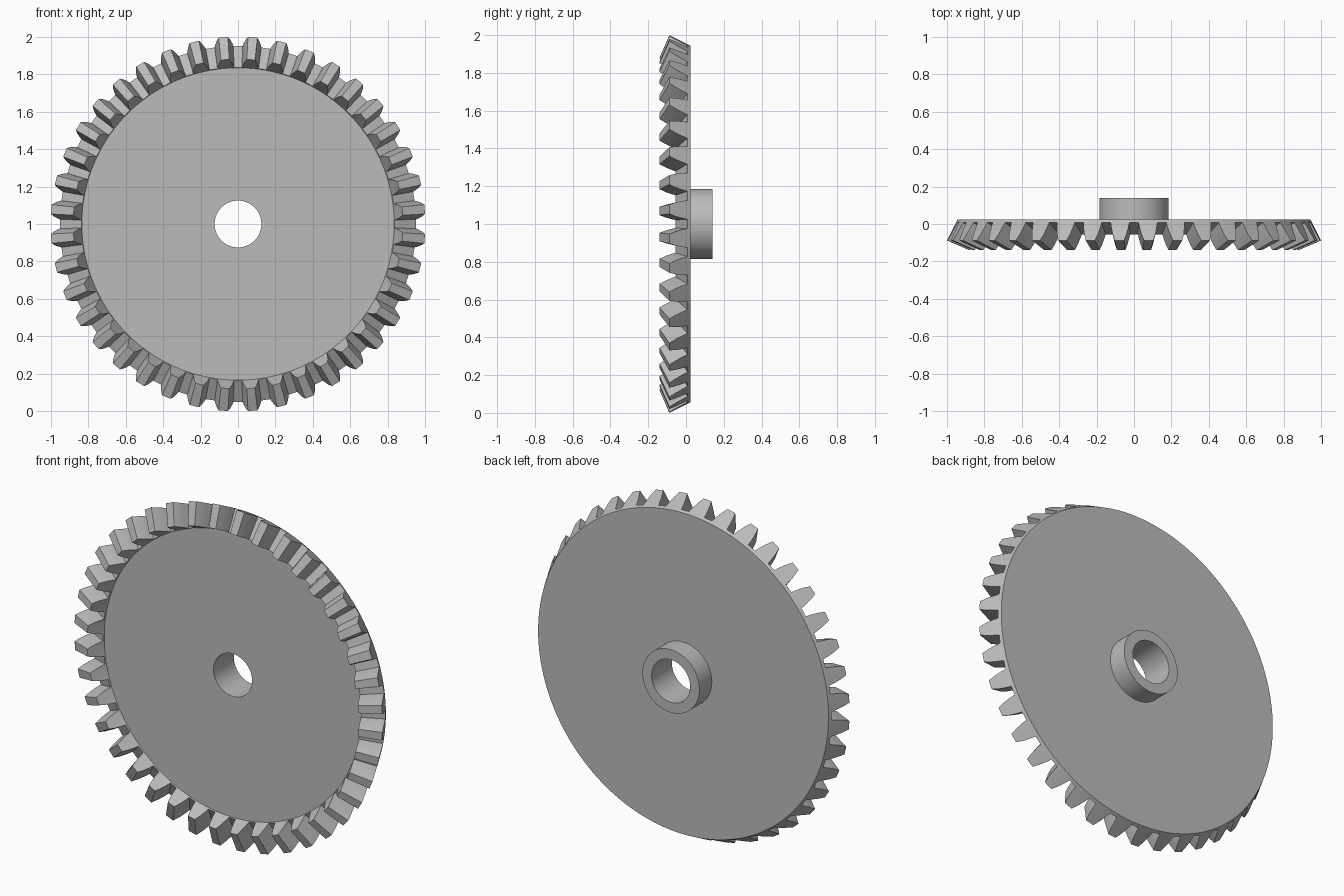
import bpy, bmesh
from math import sin, cos, radians, tau

cube = bpy.data.objects.get("Cube")
if cube:
    bpy.data.objects.remove(cube)

TEETH = 40
APEX = -0.521                      # where the tooth cones meet on the axle
TIP, ROOT = (1.0015, -0.088), (0.952, 0.008)   # radius, y at the outer end
INNER = 0.88                       # scale of the inner tooth end towards the apex
# half tooth width at each depth (0 tip, 1 root)
FLANK = [(1, 0.053), (0.7, 0.047), (0.35, 0.038), (0, 0.025)]

grey = bpy.data.materials.new("steel_grey")
grey.use_nodes = True
colour = (0.5, 0.5, 0.5, 1)
grey.diffuse_color = colour
grey.node_tree.nodes["Principled BSDF"].inputs["Base Color"].default_value = colour


def outline():
    """Angle and depth of every point around the toothed rim."""
    points = []
    for k in range(TEETH):
        middle = (k + 0.5) * tau / TEETH
        points += [(middle - w, d) for d, w in FLANK]
        points += [(middle + w, d) for d, w in reversed(FLANK)]
    return points


OUTLINE = outline()


def circle(r, y):
    return [(r * cos(a), y, 1 + r * sin(a)) for a, d in OUTLINE]


def toothed(scale):
    ring = []
    for a, d in OUTLINE:
        r = scale * (TIP[0] + d * (ROOT[0] - TIP[0]))
        y = APEX + scale * (TIP[1] + d * (ROOT[1] - TIP[1]) - APEX)
        ring.append((r * cos(a), y, 1 + r * sin(a)))
    return ring


def loft(name, rings):
    """Join matching rings into one surface."""
    bm = bmesh.new()
    loops = [[bm.verts.new(p) for p in ring] for ring in rings]
    n = len(OUTLINE)
    for a, b in zip(loops, loops[1:]):
        for i in range(n):
            j = (i + 1) % n
            bm.faces.new((a[i], b[i], b[j], a[j]))
    mesh = bpy.data.meshes.new(name)
    bm.to_mesh(mesh)
    bm.free()
    mesh.materials.append(grey)
    obj = bpy.data.objects.new(name, mesh)
    bpy.context.collection.objects.link(obj)
    bpy.ops.object.select_all(action="DESELECT")
    obj.select_set(True)
    bpy.context.view_layer.objects.active = obj
    bpy.ops.object.shade_smooth_by_angle(angle=radians(20))


BORE, HUB, BACK = 0.125, 0.185, 0.025

# toothed wheel: bore, front disc, teeth, back disc
loft("gear_wheel", [circle(BORE, BACK), circle(BORE, -0.048), circle(0.835, -0.048),
                    toothed(INNER), toothed(1), circle(0.943, BACK), circle(HUB, BACK)])

# raised collar on the back
loft("hub_collar", [circle(HUB, BACK), circle(HUB, 0.14), circle(BORE, 0.14), circle(BORE, BACK)])
